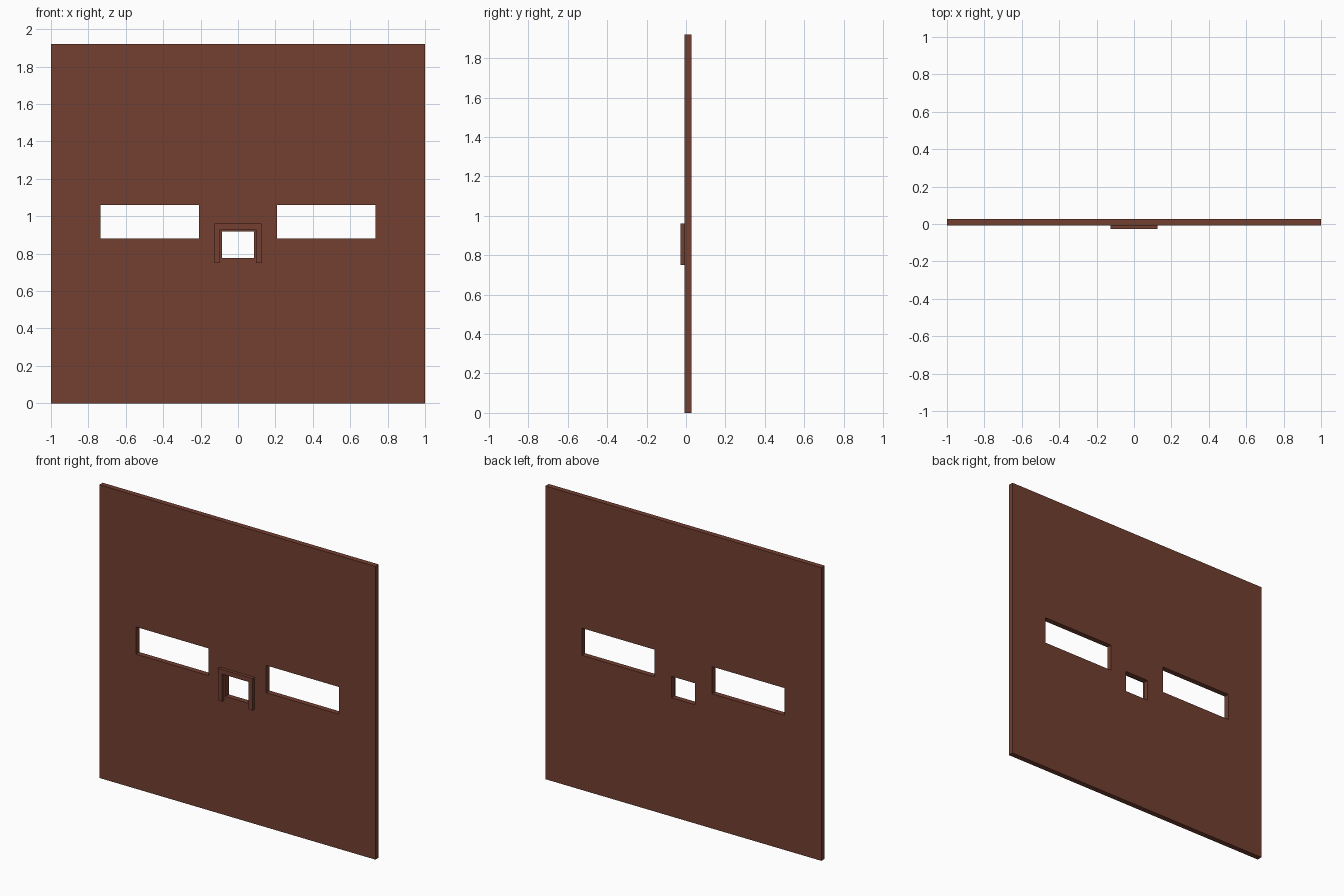
import bpy, bmesh

if "Cube" in bpy.data.objects:
    bpy.data.objects.remove(bpy.data.objects["Cube"])

brown = bpy.data.materials.new("brown")
brown.diffuse_color = (0.17, 0.05, 0.03, 1)
brown.use_nodes = True
brown.node_tree.nodes["Principled BSDF"].inputs["Base Color"].default_value = brown.diffuse_color

FRONT, BACK, TRIM = -0.007, 0.028, -0.028


def prism(name, outline, y0, y1):
    """Extrude an (x, z) outline from y0 back to y1."""
    bm = bmesh.new()
    face = bm.faces.new([bm.verts.new((x, y0, z)) for x, z in outline])
    ext = bmesh.ops.extrude_face_region(bm, geom=[face])
    verts = [v for v in ext["geom"] if isinstance(v, bmesh.types.BMVert)]
    bmesh.ops.translate(bm, verts=verts, vec=(0, y1 - y0, 0))
    bmesh.ops.recalc_face_normals(bm, faces=bm.faces)
    mesh = bpy.data.meshes.new(name)
    bm.to_mesh(mesh)
    bm.free()
    mesh.materials.append(brown)
    ob = bpy.data.objects.new(name, mesh)
    bpy.context.collection.objects.link(ob)
    return ob


def rect(x0, x1, z0, z1):
    return [(x0, z0), (x1, z0), (x1, z1), (x0, z1)]


# Wall panel
wall = prism("wall_panel", rect(-1, 1, 0, 1.92), FRONT, BACK)

# Openings: two long slots and the small central hatch
openings = {
    "left_slot_cutter": rect(-0.735, -0.209, 0.882, 1.06),
    "right_slot_cutter": rect(0.209, 0.735, 0.882, 1.06),
    "hatch_cutter": rect(-0.086, 0.086, 0.778, 0.918),
}
for name, outline in openings.items():
    cutter = prism(name, outline, -0.2, 0.2)
    cutter.hide_render = True
    cutter.hide_viewport = True
    mod = wall.modifiers.new(name, "BOOLEAN")
    mod.operation = "DIFFERENCE"
    mod.solver = "EXACT"
    mod.object = cutter

# Raised three-sided trim around the hatch
half = [(0.095, 0.93), (0.095, 0.75), (0.125, 0.75), (0.125, 0.96)]
prism("hatch_trim", half + [(-x, z) for x, z in reversed(half)], TRIM, FRONT)
